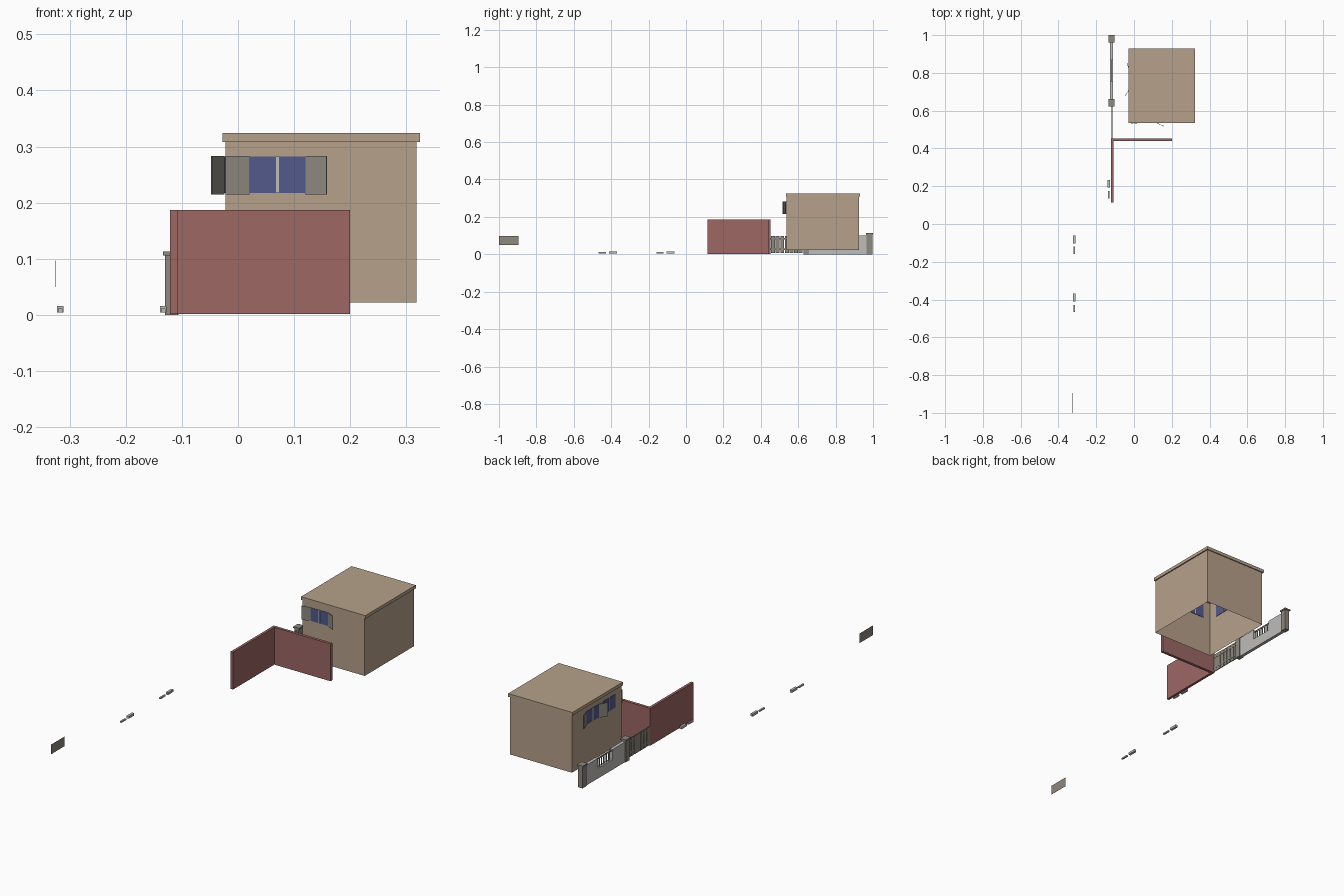
import bpy, bmesh, math
from mathutils import Vector

if "Cube" in bpy.data.objects:
    bpy.data.objects.remove(bpy.data.objects["Cube"])


def material(name, rgb):
    lin = [((c / 255 + 0.055) / 1.055) ** 2.4 for c in rgb]
    m = bpy.data.materials.new(name)
    m.diffuse_color = (*lin, 1)
    m.use_nodes = True
    m.node_tree.nodes["Principled BSDF"].inputs["Base Color"].default_value = m.diffuse_color
    return m


TAN = material("tan plaster", (182, 161, 138))
MAROON = material("maroon wall", (156, 103, 100))
BLUE = material("blue glass", (84, 90, 140))
PALE = material("pale grey", (190, 189, 186))
GREY = material("warm grey", (142, 136, 127))


def mesh_object(name, bm, mat):
    me = bpy.data.meshes.new(name)
    bm.to_mesh(me)
    bm.free()
    me.materials.append(mat)
    ob = bpy.data.objects.new(name, me)
    bpy.context.collection.objects.link(ob)
    return ob


def box(name, x, y, z, mat, skip=()):
    """Box from (min, max) ranges; skip lists z directions left open."""
    bm = bmesh.new()
    bmesh.ops.create_cube(bm, size=1)
    gone = [f for f in bm.faces if round(f.normal.z) in skip and abs(f.normal.z) > 0.5]
    bmesh.ops.delete(bm, geom=gone, context='FACES_ONLY')
    for v in bm.verts:
        v.co = Vector([(r[0] + r[1]) / 2 + c * (r[1] - r[0]) for c, r in zip(v.co, (x, y, z))])
    return mesh_object(name, bm, mat)


def prism(name, pts, axis, lo, hi, mat):
    """Profile extruded along x (pts are y,z) or along z (pts are x,y)."""
    bm = bmesh.new()
    place = (lambda p: (lo, *p)) if axis == 'x' else (lambda p: (*p, lo))
    face = bm.faces.new([bm.verts.new(place(p)) for p in pts])
    ext = bmesh.ops.extrude_face_region(bm, geom=[face])
    move = Vector((hi - lo, 0, 0)) if axis == 'x' else Vector((0, 0, hi - lo))
    bmesh.ops.translate(bm, vec=move, verts=[g for g in ext['geom'] if isinstance(g, bmesh.types.BMVert)])
    bmesh.ops.recalc_face_normals(bm, faces=bm.faces)
    return mesh_object(name, bm, mat)


def shutter(name, hinge, tip):
    """Thin leaf swung open from hinge to tip."""
    h, t = Vector(hinge), Vector(tip)
    d = (t - h).normalized()
    n = Vector((-d.y, d.x)) * 0.001
    prism(name, [h + n, h - n, t - n, t + n], 'z', 0.215, 0.283, GREY)


# House shell, open underneath, with overhanging roof slab
X0, X1, Y0, Y1 = -0.022, 0.318, 0.538, 0.925
box("house_walls", (X0, X1), (Y0, Y1), (0.022, 0.308), TAN, skip=(-1, 1))
box("roof_slab", (X0 - 0.006, X1 + 0.006), (Y0 - 0.004, Y1 + 0.005), (0.308, 0.324), TAN)


# Two-pane windows seen inside and outside
def window(name, side, a, b):
    mid = (a + b) / 2
    wz = (0.217, 0.282)
    for part, lo, hi, mat, t in (("pane_a", a, mid - 0.003, BLUE, 0.002),
                                 ("pane_b", mid + 0.003, b, BLUE, 0.002),
                                 ("mullion", mid - 0.003, mid + 0.003, PALE, 0.003)):
        if side == 'front':
            box(f"{name}_{part}", (lo, hi), (Y0 - t, Y0 + t), wz, mat)
        else:
            box(f"{name}_{part}", (X0 - t, X0 + t), (lo, hi), wz, mat)


window("front_window", 'front', 0.021, 0.120)
window("left_window_back", 'left', 0.715, 0.815)
window("left_window_front", 'left', 0.585, 0.680)
shutter("front_shutter_left", (0.020, 0.535), (-0.022, 0.529))
shutter("front_shutter_right", (0.121, 0.535), (0.158, 0.518))
shutter("side_shutter_front", (-0.025, 0.713), (-0.047, 0.677))
shutter("side_shutter_back", (-0.025, 0.815), (-0.037, 0.853))

# Maroon L-shaped boundary wall
prism("boundary_wall", [(-0.121, 0.115), (-0.108, 0.115), (-0.108, 0.439), (0.2, 0.439),
                        (0.2, 0.453), (-0.121, 0.453)], 'z', 0.002, 0.187, MAROON)

# Garden fence: pillars with caps
FX = -0.118
for i, y in enumerate((0.642, 0.981)):
    box(f"pillar_{i}", (FX - 0.012, FX + 0.012), (y - 0.015, y + 0.015), (0, 0.107), GREY)
    box(f"pillar_cap_{i}", (FX - 0.016, FX + 0.016), (y - 0.019, y + 0.019), (0.106, 0.113), GREY)

# Low wall with a notch holding a railing
prism("fence_wall", [(0.657, 0), (0.966, 0), (0.966, 0.1), (0.868, 0.1), (0.868, 0.05),
                     (0.755, 0.05), (0.755, 0.1), (0.657, 0.1)], 'x', FX - 0.008, FX + 0.008, PALE)
for i in range(5):
    y = 0.755 + 0.113 * (i + 1) / 6
    box(f"railing_bar_{i}", (FX - 0.002, FX + 0.002), (y - 0.003, y + 0.003), (0.05, 0.092), GREY)
box("railing_top", (FX - 0.002, FX + 0.002), (0.755, 0.868), (0.09, 0.096), GREY)

# Plank gate
for i in range(7):
    y = 0.455 + i * 0.0245
    box(f"gate_plank_{i}", (FX - 0.002, FX + 0.002), (y, y + 0.021), (0.006, 0.098), GREY)
for i, z in enumerate((0.022, 0.078)):
    box(f"gate_rail_{i}", (FX - 0.001, FX + 0.003), (0.453, 0.628), (z, z + 0.008), GREY)

# Pairs of small kerb blocks along the path
for i, (x, y) in enumerate(((-0.317, -0.42), (-0.317, -0.112), (-0.133, 0.183))):
    box(f"kerb_block_large_{i}", (x - 0.006, x + 0.006), (y + 0.009, y + 0.051), (0.004, 0.016), PALE)
    box(f"kerb_block_small_{i}", (x - 0.004, x + 0.004), (y - 0.047, y - 0.008), (0.004, 0.011), PALE)

# Floating flat board
box("flat_board", (-0.3250, -0.3240), (-1.0, -0.895), (0.05, 0.097), GREY)
